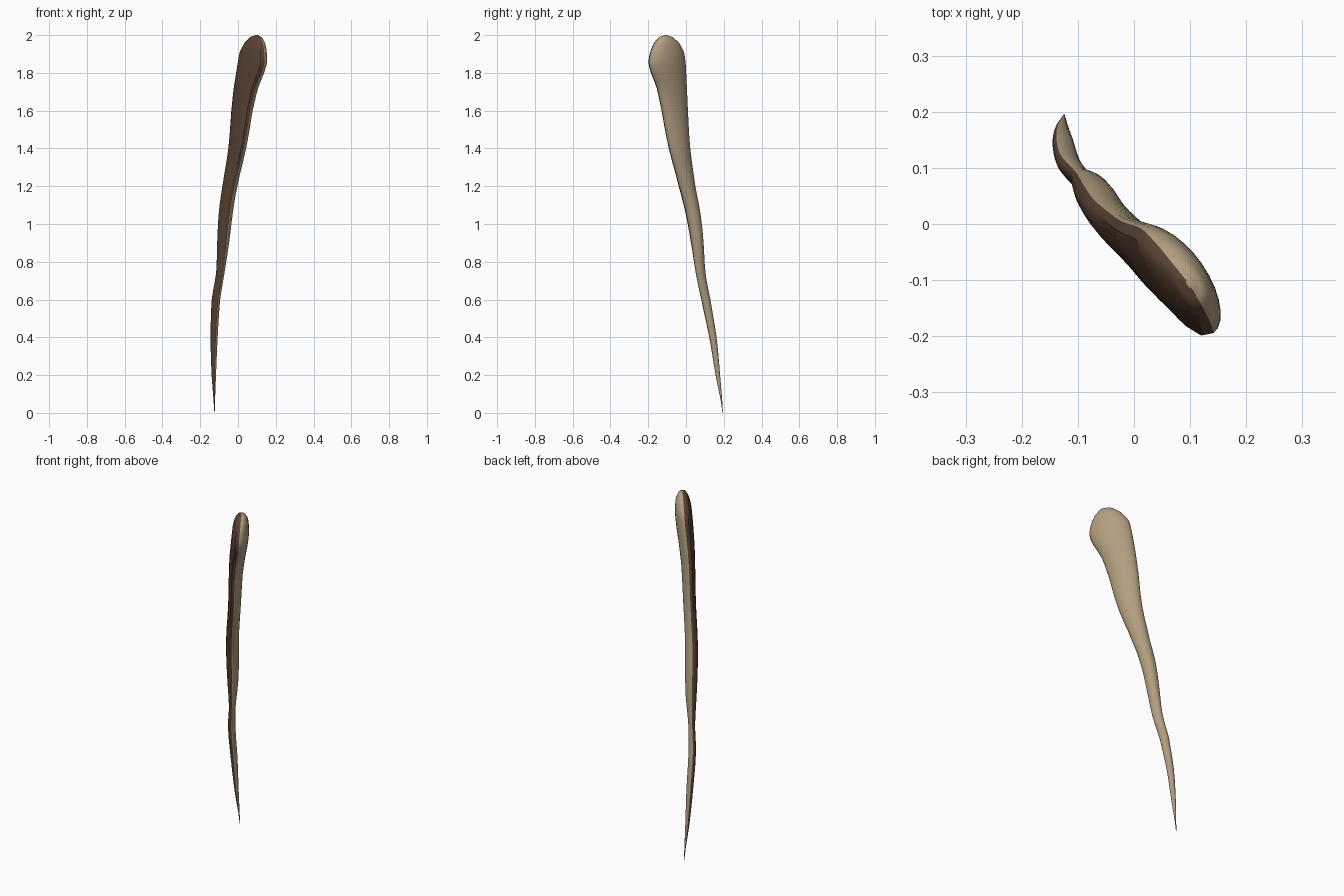
import bpy, bmesh, math

if "Cube" in bpy.data.objects:
    bpy.data.objects.remove(bpy.data.objects["Cube"])

# The flat stick lies in a turned frame: n = thin direction, h = broad direction
N = (0.82, 0.57)
H = (0.57, -0.82)

# z, centre n, centre h, half thickness, half breadth
ROWS = [
    (0.00, 0.009, -0.231, 0.001, 0.001),
    (0.20, -0.008, -0.212, 0.011, 0.012),
    (0.40, -0.021, -0.190, 0.018, 0.019),
    (0.60, -0.034, -0.154, 0.020, 0.025),
    (0.74, -0.031, -0.118, 0.018, 0.028),
    (0.90, -0.028, -0.095, 0.029, 0.034),
    (1.05, -0.029, -0.070, 0.034, 0.040),
    (1.20, -0.029, -0.030, 0.034, 0.047),
    (1.40, -0.019, 0.025, 0.034, 0.064),
    (1.60, -0.012, 0.060, 0.037, 0.080),
    (1.72, -0.003, 0.085, 0.042, 0.092),
    (1.84, 0.010, 0.123, 0.046, 0.114),
    (1.91, 0.015, 0.128, 0.044, 0.104),
    (1.96, 0.019, 0.135, 0.036, 0.075),
    (1.99, 0.020, 0.142, 0.022, 0.040),
    (2.00, 0.020, 0.145, 0.004, 0.008),
]


def smooth_rows(rows, steps=3):
    """Catmull-Rom rows between the given ones."""
    out = []
    for i in range(len(rows) - 1):
        a, b = rows[max(i - 1, 0)], rows[i]
        c, d = rows[i + 1], rows[min(i + 2, len(rows) - 1)]
        for s in range(steps):
            t = s / steps
            row = [0.5 * (2 * q + (r - p) * t + (2 * p - 5 * q + 4 * r - w) * t * t
                          + (3 * q - p - 3 * r + w) * t ** 3)
                   for p, q, r, w in zip(a, b, c, d)]
            row[0] = b[0] + (c[0] - b[0]) * t
            out.append(row)
    out.append(rows[-1])
    return out


# D-shaped section: round bark half, then flatter cut half
ROUND, FLAT = 14, 8
section = []
for i in range(ROUND):
    a = -math.pi / 2 + math.pi * i / ROUND
    section.append((-0.15 + 1.15 * math.cos(a), math.sin(a)))
for i in range(FLAT):
    a = math.pi / 2 + math.pi * i / FLAT
    section.append((-0.15 - 0.85 * abs(math.cos(a)) ** 0.7, math.sin(a)))


def material(name, colour):
    m = bpy.data.materials.new(name)
    m.diffuse_color = (*colour, 1)
    m.use_nodes = True
    m.node_tree.nodes["Principled BSDF"].inputs["Base Color"].default_value = m.diffuse_color
    return m


# Stick body
bm = bmesh.new()
rings = []
for z, cn, ch, tn, th in smooth_rows(ROWS):
    ring = []
    for u, v in section:
        n, h = cn + u * max(tn, 0.001), ch + v * max(th, 0.001)
        ring.append(bm.verts.new((N[0] * n + H[0] * h, N[1] * n + H[1] * h, z)))
    rings.append(ring)
count = len(section)
for lo, hi in zip(rings, rings[1:]):
    for i in range(count):
        j = (i + 1) % count
        f = bm.faces.new((lo[i], lo[j], hi[j], hi[i]))
        f.material_index = 0 if i < ROUND else 1   # dark on the flat side
bm.faces.new(rings[0])
bm.faces.new(rings[-1])
bmesh.ops.recalc_face_normals(bm, faces=bm.faces)
mesh = bpy.data.meshes.new("stick")
bm.to_mesh(mesh)
bm.free()
mesh.materials.append(material("pale tan", (0.44, 0.34, 0.215)))
mesh.materials.append(material("dark brown", (0.105, 0.058, 0.034)))
stick = bpy.data.objects.new("stick", mesh)
bpy.context.collection.objects.link(stick)
bpy.context.view_layer.objects.active = stick
stick.select_set(True)
bpy.ops.object.shade_smooth_by_angle(angle=math.radians(40))
